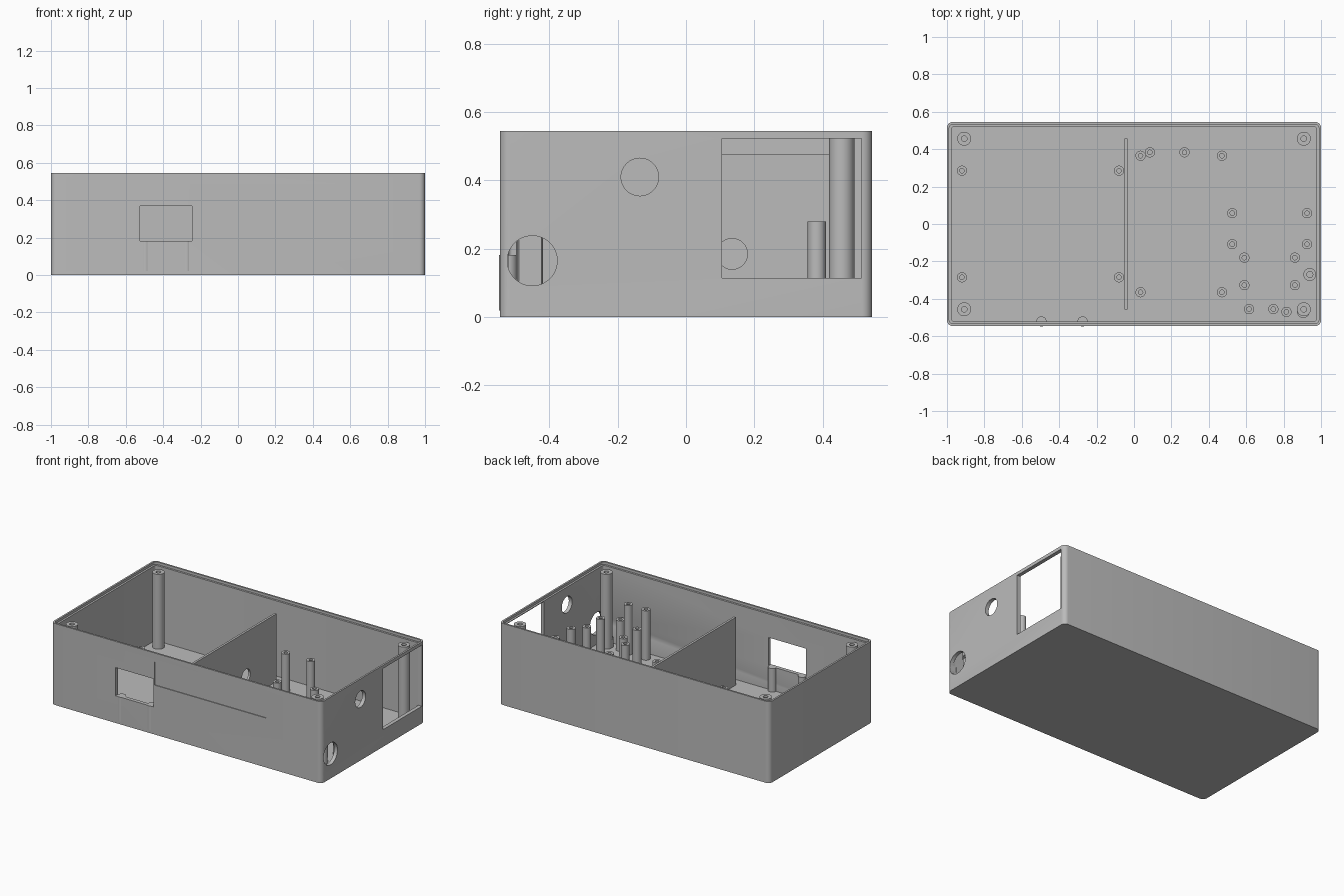
import bpy, bmesh, math
from mathutils import Matrix, Vector

cube = bpy.data.objects.get("Cube")
if cube:
    bpy.data.objects.remove(cube)

grey = bpy.data.materials.new("plain grey")
grey.use_nodes = True
grey.diffuse_color = (0.5, 0.5, 0.5, 1)
grey.node_tree.nodes["Principled BSDF"].inputs["Base Color"].default_value = (0.5, 0.5, 0.5, 1)

HX, HY, H = 1.0, 0.545, 0.545
WALL, LIP, FLOOR = 0.025, 0.012, 0.025
POST_TOP = 0.525


def finish(bm, name):
    bmesh.ops.recalc_face_normals(bm, faces=bm.faces)
    mesh = bpy.data.meshes.new(name)
    bm.to_mesh(mesh)
    bm.free()
    obj = bpy.data.objects.new(name, mesh)
    bpy.context.collection.objects.link(obj)
    mesh.materials.append(grey)
    return obj


def skin(bm, rings):
    """Bridge successive closed rings and cap both ends."""
    n = len(rings[0])
    rings = [[bm.verts.new(p) for p in ring] for ring in rings]
    for a, b in zip(rings, rings[1:]):
        for i in range(n):
            j = (i + 1) % n
            bm.faces.new((a[i], a[j], b[j], b[i]))
    bm.faces.new(rings[0])
    bm.faces.new(rings[-1])


def rounded_rect(inset, radius, z, steps=6):
    pts = []
    for k, (sx, sy) in enumerate([(1, 1), (-1, 1), (-1, -1), (1, -1)]):
        cx, cy = sx * (HX - inset - radius), sy * (HY - inset - radius)
        for s in range(steps + 1):
            a = math.pi / 2 * (k + s / steps)
            pts.append((cx + radius * math.cos(a), cy + radius * math.sin(a), z))
    return pts


def block(name, x0, x1, y0, y1, z0, z1):
    bm = bmesh.new()
    bmesh.ops.create_cube(bm, size=1)
    bmesh.ops.scale(bm, vec=(x1 - x0, y1 - y0, z1 - z0), verts=bm.verts)
    bmesh.ops.translate(bm, vec=((x0 + x1) / 2, (y0 + y1) / 2, (z0 + z1) / 2), verts=bm.verts)
    return finish(bm, name)


def rod_x(name, x0, x1, y, z, r):
    bm = bmesh.new()
    place = Matrix.Translation(((x0 + x1) / 2, y, z)) @ Matrix.Rotation(math.pi / 2, 4, 'Y')
    bmesh.ops.create_cone(bm, cap_ends=True, segments=48, radius1=r, radius2=r,
                          depth=x1 - x0, matrix=place)
    return finish(bm, name)


def post(name, x, y, r, top, bore=0.0, sides=28):
    """Round standoff with an optional blind screw bore."""
    profile = [(r, FLOOR - 0.005), (r, top)]
    if bore:
        profile += [(bore, top), (bore, max(FLOOR + 0.01, top - 0.15))]
    circle = [2 * math.pi * i / sides for i in range(sides)]
    bm = bmesh.new()
    skin(bm, [[(x + q * math.cos(a), y + q * math.sin(a), z) for a in circle] for q, z in profile])
    return finish(bm, name)


def cut(obj, cutters):
    for c in cutters:
        mod = obj.modifiers.new("cut", 'BOOLEAN')
        mod.operation, mod.solver, mod.object = 'DIFFERENCE', 'EXACT', c
    bpy.context.view_layer.update()
    mesh = bpy.data.meshes.new_from_object(obj.evaluated_get(bpy.context.evaluated_depsgraph_get()))
    obj.modifiers.clear()
    obj.data = mesh
    for c in cutters:
        bpy.data.objects.remove(c)


parts = []

# Open tray with a stepped rim for the lid
bm = bmesh.new()
skin(bm, [rounded_rect(0, 0.03, 0), rounded_rect(0, 0.03, H),
          rounded_rect(LIP, 0.02, H), rounded_rect(LIP, 0.02, POST_TOP + 0.003),
          rounded_rect(WALL, 0.012, POST_TOP + 0.003), rounded_rect(WALL, 0.012, FLOOR)])
tray = finish(bm, "case_tray")
cut(tray, [
    block("front_window_cutter", -0.525, -0.245, -0.6, -0.5, 0.182, 0.37),
    block("front_recess_cutter", -0.235, 0.59, -0.6, -HY + 0.005, 0.33, 0.485),
    block("side_window_cutter", 0.95, 1.1, 0.105, 0.513, 0.115, 0.523),
    rod_x("upper_hole_cutter", 0.95, 1.1, -0.135, 0.41, 0.055),
    rod_x("lower_hole_cutter", 0.95, 1.1, -0.45, 0.165, 0.073),
])
parts.append(tray)

# Inner dividing wall with a cable hole
divider = block("divider_wall", -0.05, -0.035, -0.457, 0.457, FLOOR - 0.005, 0.478)
cut(divider, [rod_x("cable_hole_cutter", -0.1, 0.02, 0.135, 0.185, 0.045)])
parts.append(divider)

# Tall corner posts for the lid screws
for sx in (-1, 1):
    for sy in (-1, 1):
        corner = post("corner_post", sx * 0.908, sy * 0.456, 0.037, POST_TOP, 0.015)
        if sx > 0 and sy < 0:
            cut(corner, [rod_x("corner_relief_cutter", 0.925, 1.1, -0.45, 0.165, 0.073)])
        parts.append(corner)

# Board standoffs laid out as rectangles: x pair, y pair, height
for name, xs, ys, top in [
    ("left_board_post", (-0.92, -0.08), (-0.285, 0.285), 0.08),
    ("main_board_post", (0.035, 0.47), (-0.365, 0.365), 0.08),
    ("upper_module_post", (0.525, 0.925), (-0.108, 0.058), 0.28),
    ("lower_module_post", (0.59, 0.86), (-0.327, -0.18), 0.28),
    ("rear_module_post", (0.085, 0.27), (0.383,), 0.28),
    ("front_module_post", (0.615, 0.745), (-0.455,), 0.355),
    ("front_small_post", (0.815,), (-0.47,), 0.228),
]:
    for x in xs:
        for y in ys:
            parts.append(post(name, x, y, 0.027, top, 0.012))

# Wide low posts near the side wall
for x, y in [(0.94, -0.27), (0.905, -0.468)]:
    parts.append(post("low_side_post", x, y, 0.034, 0.08, 0.016))

# Solid pegs merged into the front wall below the window
for x in (-0.495, -0.275):
    parts.append(post("front_wall_peg", x, -0.521, 0.027, 0.182))

# Smooth the round surfaces, keep edges sharp
bpy.ops.object.select_all(action='DESELECT')
for p in parts:
    p.select_set(True)
bpy.context.view_layer.objects.active = tray
bpy.ops.object.shade_smooth_by_angle(angle=math.radians(30))
